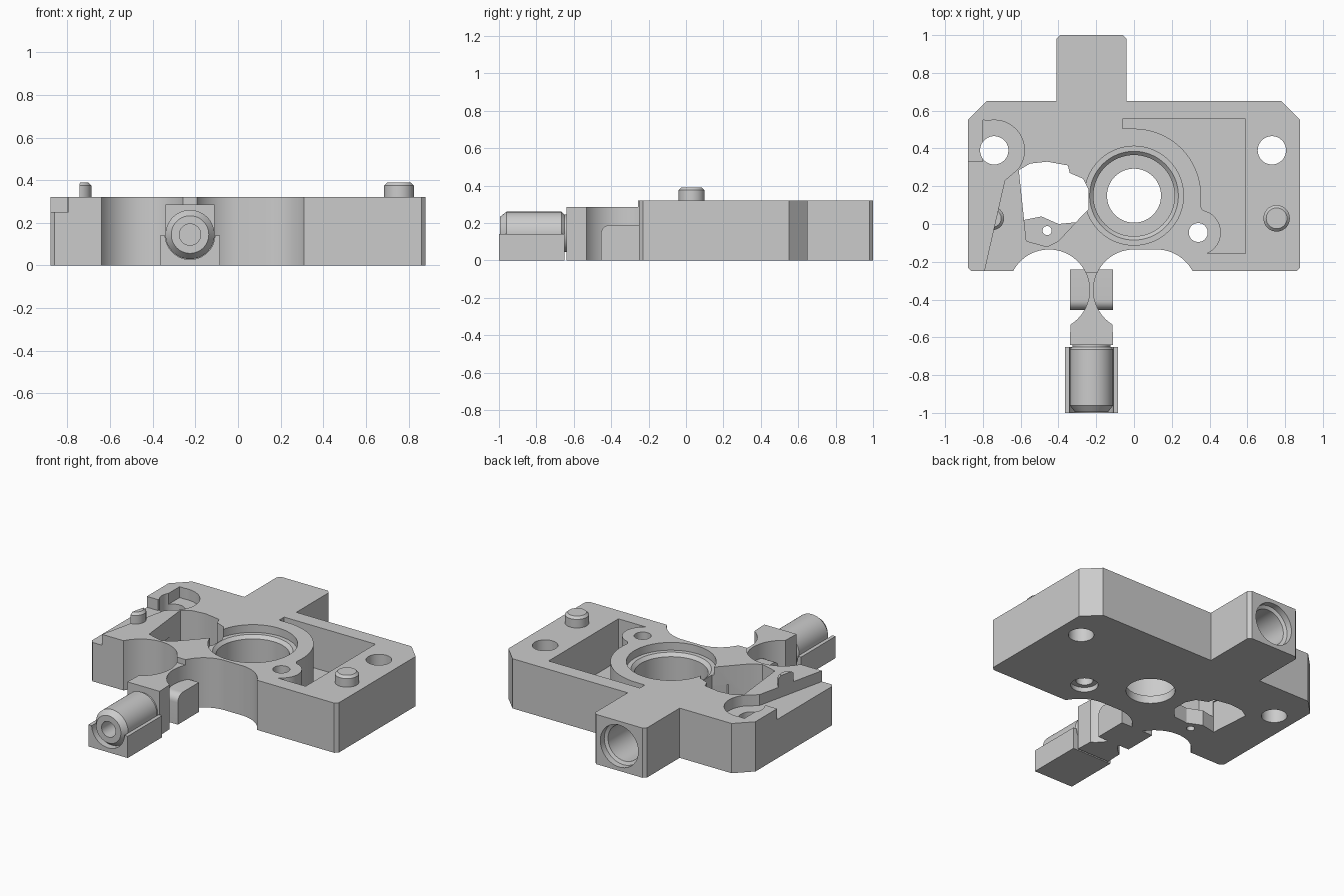
import bpy, bmesh
from math import sin, cos, radians, pi

cube = bpy.data.objects.get("Cube")
if cube:
    bpy.data.objects.remove(cube, do_unlink=True)

grey = bpy.data.materials.new("machined grey")
grey.use_nodes = True
COLOUR = (0.6, 0.6, 0.6, 1)
grey.diffuse_color = COLOUR
grey.node_tree.nodes["Principled BSDF"].inputs["Base Color"].default_value = COLOUR

TOP = 0.32
AXIS_X = -0.225   # shared axis of the nozzle, neck and rear port
BORE = (0, 0.15)  # centre of the main bore


def arc(cx, cy, r, a0, a1, n=24):
    return [(cx + r * cos(radians(a0 + (a1 - a0) * i / n)),
             cy + r * sin(radians(a0 + (a1 - a0) * i / n))) for i in range(n + 1)]


def finish(name, bm):
    bmesh.ops.recalc_face_normals(bm, faces=bm.faces)
    if bm.calc_volume(signed=True) < 0:
        bmesh.ops.reverse_faces(bm, faces=bm.faces)
    mesh = bpy.data.meshes.new(name)
    bm.to_mesh(mesh)
    bm.free()
    mesh.materials.append(grey)
    obj = bpy.data.objects.new(name, mesh)
    bpy.context.collection.objects.link(obj)
    return obj


def prism(name, points, z0, z1):
    bm = bmesh.new()
    low, high = ([bm.verts.new((x, y, z)) for x, y in points] for z in (z0, z1))
    bm.faces.new(low[::-1])
    bm.faces.new(high)
    for i in range(len(points)):
        bm.faces.new((low[i - 1], low[i], high[i], high[i - 1]))
    return finish(name, bm)


def box(name, x0, x1, y0, y1, z0, z1):
    return prism(name, [(x0, y0), (x1, y0), (x1, y1), (x0, y1)], z0, z1)


def lathe(name, profile, centre, along_y=False, n=64):
    # profile: (radius, position along the axis), closed with end caps
    bm = bmesh.new()
    rings = []
    for r, t in profile:
        ring = []
        for i in range(n):
            a, b = r * cos(2 * pi * i / n), r * sin(2 * pi * i / n)
            co = (centre[0] + a, t, centre[1] + b) if along_y else (centre[0] + a, centre[1] + b, t)
            ring.append(bm.verts.new(co))
        rings.append(ring)
    for p, q in zip(rings, rings[1:]):
        for i in range(n):
            j = (i + 1) % n
            bm.faces.new((p[i], p[j], q[j], q[i]))
    bm.faces.new(rings[0])
    bm.faces.new(rings[-1])
    return finish(name, bm)


def volume(mesh):
    bm = bmesh.new()
    bm.from_mesh(mesh)
    result = bm.calc_volume(signed=True)
    bm.free()
    return result


def cut(obj, *cutters):
    # subtract each cutter; a result that lost the body is redone with the other solver
    bpy.context.view_layer.objects.active = obj
    for c in cutters:
        whole = obj.data.copy()
        full = volume(whole)
        for solver in ("EXACT", "MANIFOLD"):
            mod = obj.modifiers.new("cut", "BOOLEAN")
            mod.operation = "DIFFERENCE"
            mod.solver = solver
            mod.object = c
            bpy.ops.object.modifier_apply(modifier=mod.name)
            if 0.3 * full < volume(obj.data) < full:
                break
            obj.data = whole.copy()
        bpy.data.objects.remove(c, do_unlink=True)


def hole(x, y, r, z0=-0.1, z1=0.5):
    return lathe("cutter", [(r, z0), (r, z1)], (x, y))


# Main plate with scalloped front and rear port arm
outline = ([(0.86, -0.25), (0.88, -0.23), (0.88, 0.55), (0.78, 0.65), (-0.04, 0.65),
            (-0.04, 0.98), (-0.06, 1), (-0.39, 1), (-0.41, 0.98), (-0.41, 0.65),
            (-0.78, 0.65), (-0.88, 0.55), (-0.88, -0.23), (-0.86, -0.25)]
           + arc(-0.45, -0.35, 0.215, 152, 26) + arc(0, -0.35, 0.215, 154, 90)
           + arc(0.12, -0.35, 0.215, 88, 28))
plate = prism("main_plate", outline, 0, TOP)

# Large side pocket curving round the bore and the screw boss
pocket = ([(-0.06, 0.555), (0.59, 0.555), (0.59, -0.155), (0.39, -0.155)]
          + arc(0.34, -0.045, 0.12, -60, 78, 16)
          + arc(*BORE, 0.355, -9, 86) + [(-0.06, 0.505)])
cut(plate, prism("cutter", pocket, 0.05, 0.5))

# Stepped main bore
cut(plate, lathe("cutter", [(0.143, -0.1), (0.143, 0.05), (0.215, 0.05), (0.215, 0.25),
                            (0.235, 0.27), (0.262, 0.27), (0.262, 0.5)], BORE))

# Corner recess running forward along the right-hand edge
recess = ([(-0.8, 0.55)] + arc(-0.74, 0.39, 0.16, 100, -38)
          + [(-0.685, 0.23), (-0.805, -0.3), (-0.95, -0.3), (-0.95, 0.33), (-0.8, 0.33)])
cut(plate, prism("cutter", recess, 0.25, 0.5))

# Side cavity: a shelf on top, open underneath
opening = [(-0.61, 0.285), (-0.55, 0.32), (-0.46, 0.33), (-0.35, 0.31), (-0.34, 0.27),
           (-0.27, 0.24), (-0.24, 0.18), (-0.24, 0.08), (-0.3, 0.01), (-0.4, 0),
           (-0.49, 0.04), (-0.59, 0.02)]
shelf = opening[:8] + [(-0.26, 0.06), (-0.4, -0.09), (-0.46, -0.12), (-0.57, -0.09)]
cut(plate, prism("cutter", shelf, 0.1, 0.5), prism("cutter", opening, -0.1, 0.2))

# Screw holes
cut(plate, hole(-0.74, 0.39, 0.075), hole(0.73, 0.39, 0.075),
    hole(0.34, -0.045, 0.05), hole(0.34, -0.045, 0.08, -0.1, 0.03),
    hole(-0.46, -0.035, 0.024))

# Rear port
cut(plate, lathe("cutter", [(0.1, 0.5), (0.1, 0.6), (0.115, 0.62), (0.115, 0.95),
                            (0.135, 0.96), (0.135, 1.1)], (AXIS_X, 0.16), True))


# Locating pins, one trimmed by the recess
def pin(name, x, r):
    return lathe(name, [(r, TOP - 0.01), (r, 0.375), (r - 0.015, 0.39)], (x, 0.03), n=40)


left_pin = pin("left_pin", 0.755, 0.07)
right_pin = pin("right_pin", -0.75, 0.062)
cut(right_pin, prism("cutter", [(-0.685, 0.23), (-0.805, -0.3), (-0.95, -0.3), (-0.95, 0.23)], 0.2, 0.5))

# Narrow waisted neck
neck = prism("neck", arc(0, -0.35, 0.215, 152, 238) + [(-0.11, -0.64), (-0.34, -0.64)]
             + arc(-0.45, -0.35, 0.215, -58, 28), 0, 0.285)

# Side lugs flanking the neck, rounded on the front upper edge
lugs = box("neck_lugs", -0.34, -0.11, -0.455, -0.24, 0, 0.19)
bm = bmesh.new()
bm.from_mesh(lugs.data)
edge = [e for e in bm.edges if all(v.co.z > 0.1 and v.co.y < -0.4 for v in e.verts)]
bmesh.ops.bevel(bm, geom=edge, offset=0.05, segments=8, profile=0.5, affect="EDGES")
bm.to_mesh(lugs.data)
bm.free()

# Nozzle and its cradle
nozzle = lathe("nozzle", [(0.05, -0.8), (0.05, -0.995), (0.088, -0.995), (0.115, -0.96),
                          (0.115, -0.665), (0.1, -0.65), (0.1, -0.63)], (AXIS_X, 0.145), True)
cradle = box("nozzle_cradle", -0.365, -0.085, -1, -0.65, 0, 0.14)
cut(cradle, lathe("cutter", [(0.117, -1.1), (0.117, -0.6)], (AXIS_X, 0.145), True))

# Smooth the curved walls, keep machined edges crisp
for obj in (plate, right_pin, left_pin, neck, lugs, nozzle, cradle):
    bpy.ops.object.select_all(action="DESELECT")
    obj.select_set(True)
    bpy.context.view_layer.objects.active = obj
    bpy.ops.object.shade_smooth_by_angle(angle=radians(25))
